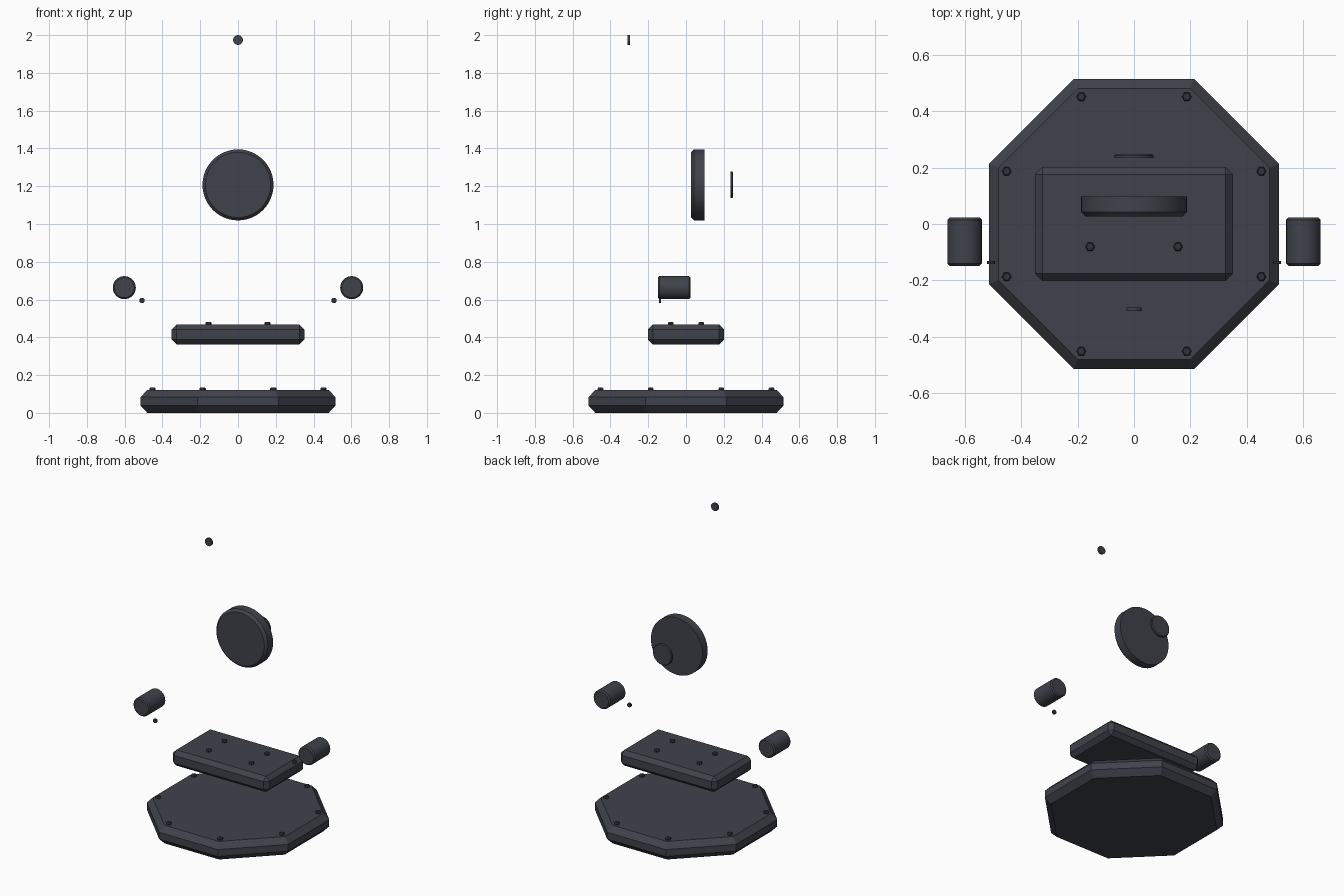
import bpy, math
from mathutils import Matrix

if "Cube" in bpy.data.objects:
    bpy.data.objects.remove(bpy.data.objects["Cube"])


def material(name, color):
    m = bpy.data.materials.new(name)
    m.diffuse_color = (*color, 1)
    m.use_nodes = True
    m.node_tree.nodes["Principled BSDF"].inputs["Base Color"].default_value = m.diffuse_color
    return m


BODY = material("dark_slate", (0.05, 0.055, 0.07))
BOLT = material("dark_steel", (0.03, 0.033, 0.042))


def lathe(name, profile, sides, loc, axis="Z", mat=BODY, smooth=True, turn=0.0):
    """Capped solid from (radius, height) rings, stacked along z or y."""
    verts, faces = [], []
    for r, h in profile:
        for i in range(sides):
            a = turn + 2 * math.pi * i / sides
            verts.append((r * math.cos(a), r * math.sin(a), h))
    for k in range(len(profile) - 1):
        for i in range(sides):
            j = (i + 1) % sides
            faces.append((k * sides + i, k * sides + j,
                          (k + 1) * sides + j, (k + 1) * sides + i))
    top = (len(profile) - 1) * sides
    faces.append(tuple(reversed(range(sides))))
    faces.append(tuple(range(top, top + sides)))
    mesh = bpy.data.meshes.new(name)
    mesh.from_pydata(verts, [], faces)
    if axis == "Y":  # local +z becomes world +y
        mesh.transform(Matrix.Rotation(-math.pi / 2, 4, "X"))
    mesh.materials.append(mat)
    ob = bpy.data.objects.new(name, mesh)
    ob.location = loc
    bpy.context.collection.objects.link(ob)
    if smooth:
        bpy.ops.object.select_all(action="DESELECT")
        ob.select_set(True)
        bpy.context.view_layer.objects.active = ob
        bpy.ops.object.shade_smooth_by_angle(angle=math.radians(30))
    return ob


def hex_bolt(name, x, y, z):
    lathe(name, [(0.017, -0.005), (0.017, 0.009), (0.013, 0.014)], 6,
          (x, y, z), mat=BOLT, smooth=False)


# Octagonal foot plate with chamfered rims
k = 1 / math.cos(math.pi / 8)
lathe("base_plate", [(0.48 * k, 0), (0.516 * k, 0.038), (0.516 * k, 0.083), (0.482 * k, 0.12)],
      8, (0, 0, 0), smooth=False, turn=math.pi / 8)

# Ring of bolts near the plate corners
for i in range(8):
    a = math.pi / 8 + i * math.pi / 4
    hex_bolt("base_bolt", 0.49 * math.cos(a), 0.49 * math.sin(a), 0.12)

# Chamfered middle block
bpy.ops.mesh.primitive_cube_add(size=1, location=(0, 0, 0.415))
block = bpy.context.object
block.name = "middle_block"
block.data.transform(Matrix.Diagonal((0.704, 0.404, 0.104, 1)))
block.data.materials.append(BODY)
bev = block.modifiers.new("chamfer", "BEVEL")
bev.width = 0.026
bev.segments = 1

# Bolts on the block
for x in (-0.156, 0.156):
    for y in (-0.081, 0.081):
        hex_bolt("block_bolt", x, y, 0.467)

# Side drums and their small studs
for side, s in (("left", -1), ("right", 1)):
    lathe(side + "_drum", [(0.053, -0.086), (0.061, -0.078), (0.061, 0.078), (0.053, 0.086)],
          32, (0.602 * s, -0.063, 0.663), "Y")
    lathe(side + "_stud", [(0.014, -0.0055), (0.014, 0.0055)],
          12, (0.508 * s, -0.137, 0.595), "Y", mat=BOLT)

# Large upright disc, chamfered on the front
lathe("main_disc", [(0.173, 0.027), (0.188, 0.043), (0.188, 0.097)], 48, (0, 0, 1.207), "Y")

# Rear cap and top button
lathe("rear_cap", [(0.070, 0.235), (0.070, 0.244), (0.065, 0.249)], 32, (0, 0, 1.208), "Y")
lathe("top_button", [(0.026, -0.309), (0.026, -0.297)], 20, (0, 0, 1.974), "Y")
